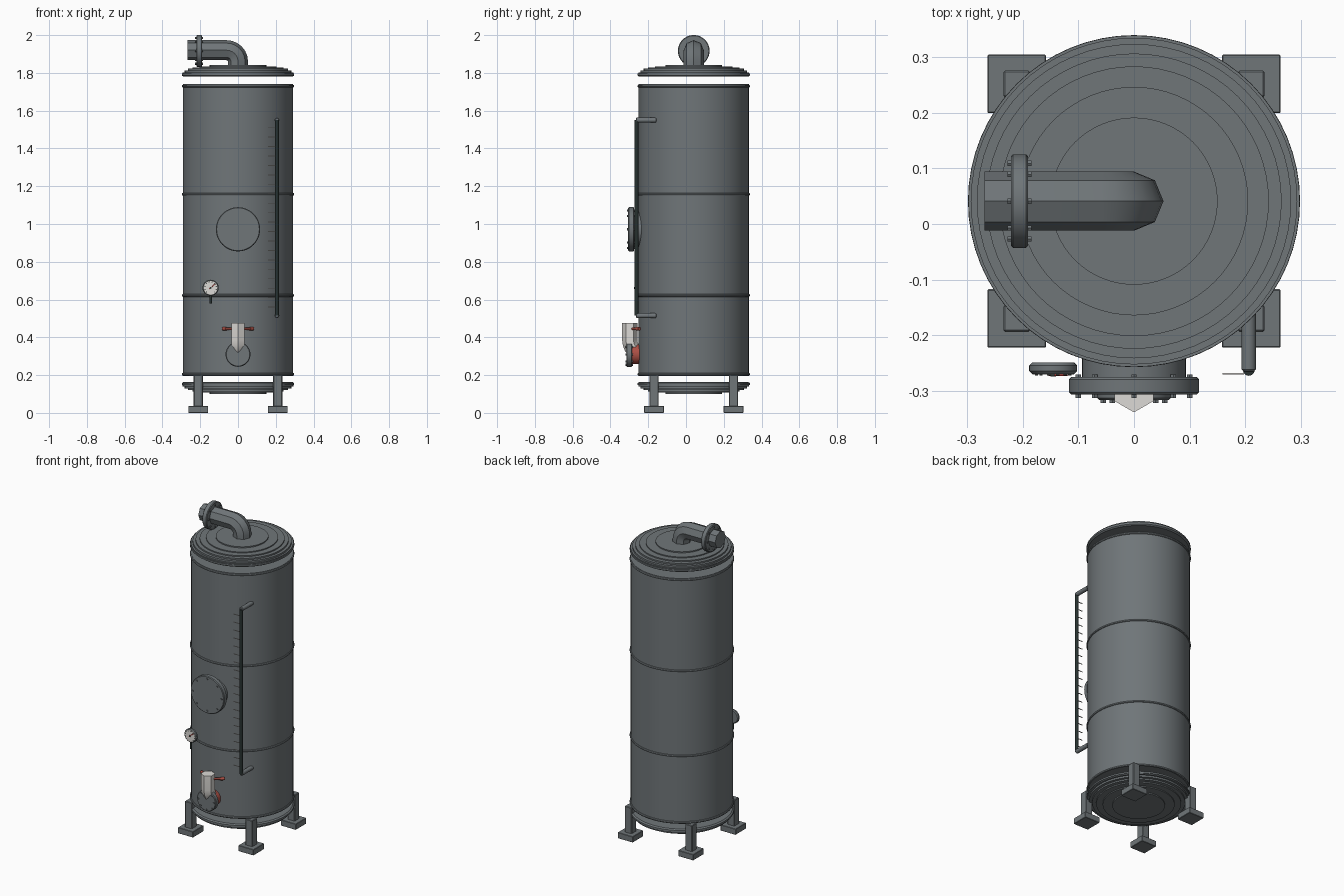
import bpy, bmesh, math
from mathutils import Vector, Matrix

if "Cube" in bpy.data.objects:
    bpy.data.objects.remove(bpy.data.objects["Cube"])

CY = 0.041  # tank axis in y


def mat(name, r, g, b):
    m = bpy.data.materials.new(name)
    m.diffuse_color = (r, g, b, 1)
    m.use_nodes = True
    m.node_tree.nodes["Principled BSDF"].inputs["Base Color"].default_value = m.diffuse_color
    return m


STEEL = mat("grey_steel", 0.16, 0.18, 0.19)
DARK = mat("dark_glass", 0.02, 0.03, 0.028)
WHITE = mat("off_white", 0.72, 0.7, 0.67)
RED = mat("valve_red", 0.42, 0.08, 0.06)
NEEDLE = mat("needle_red", 0.7, 0.04, 0.03)


def finish(bm, name, material, smooth=True):
    bmesh.ops.recalc_face_normals(bm, faces=bm.faces)
    me = bpy.data.meshes.new(name)
    bm.to_mesh(me)
    bm.free()
    ob = bpy.data.objects.new(name, me)
    bpy.context.collection.objects.link(ob)
    me.materials.append(material)
    if smooth:
        bpy.ops.object.select_all(action='DESELECT')
        ob.select_set(True)
        bpy.context.view_layer.objects.active = ob
        bpy.ops.object.shade_smooth_by_angle(angle=math.radians(35))
    return ob


def add_rod(bm, a, b, r, n):
    a, b = Vector(a), Vector(b)
    d = b - a
    M = Matrix.Translation((a + b) / 2) @ d.to_track_quat('Z', 'Y').to_matrix().to_4x4()
    bmesh.ops.create_cone(bm, cap_ends=True, segments=n, radius1=r, radius2=r,
                          depth=d.length, matrix=M)


def rods(name, material, items, n=32):
    bm = bmesh.new()
    for a, b, r in items:
        add_rod(bm, a, b, r, n)
    return finish(bm, name, material)


def box(name, material, centre, size, bevel=0.0):
    bm = bmesh.new()
    bmesh.ops.create_cube(bm, size=1, matrix=Matrix.Translation(centre) @ Matrix.Diagonal((*size, 1)))
    if bevel:
        bmesh.ops.bevel(bm, geom=bm.edges[:], offset=bevel, segments=1, affect='EDGES')
    return finish(bm, name, material, False)


def lathe(name, material, profile, origin, axis='Z', n=64):
    """Spin (radius, height) points round an axis; axis 'Y' faces the front, 'X' the left."""
    bm = bmesh.new()
    vs = [bm.verts.new((r, 0, h)) for r, h in profile]
    es = [bm.edges.new(p) for p in zip(vs, vs[1:])]
    bmesh.ops.spin(bm, geom=vs + es, cent=(0, 0, 0), axis=(0, 0, 1), angle=math.tau, steps=n)
    bmesh.ops.remove_doubles(bm, verts=bm.verts, dist=1e-5)
    rot = {'Z': Matrix(), 'Y': Matrix.Rotation(math.pi / 2, 4, 'X'),
           'X': Matrix.Rotation(-math.pi / 2, 4, 'Y')}[axis]
    bm.transform(Matrix.Translation(origin) @ rot)
    return finish(bm, name, material)


def tube(name, material, path, side, r, n):
    """Sweep an n-sided section along a planar path; side is the plane normal."""
    bm, rings = bmesh.new(), []
    pts, side = [Vector(p) for p in path], Vector(side)
    for i, p in enumerate(pts):
        t = (pts[min(i + 1, len(pts) - 1)] - pts[max(i - 1, 0)]).normalized()
        u = t.cross(side)
        rings.append([bm.verts.new(p + r * (u * math.cos(k * math.tau / n) + side * math.sin(k * math.tau / n)))
                      for k in range(n)])
    for A, B in zip(rings, rings[1:]):
        for k in range(n):
            bm.faces.new((A[k], A[(k + 1) % n], B[(k + 1) % n], B[k]))
    bm.faces.new(rings[0])
    bm.faces.new(rings[-1])
    ob = finish(bm, name, material)
    for f in ob.data.polygons:
        f.use_smooth = len(f.vertices) == 4
    return ob


def disc(r, h0, h1, c=0.004):
    return [(0, h0), (r - c, h0), (r, h0 + c), (r, h1 - c), (r - c, h1), (0, h1)]


# Tank shell
lathe("tank_shell", STEEL, [(0, .2), (.292, .2), (.292, 1.74), (0, 1.74)], (0, CY, 0))

# Seam bands round the shell
for i, z in enumerate((.204, .622, 1.157, 1.73)):
    band = [(.29 + .008 * math.cos(a * math.tau / 8), .008 * math.sin(a * math.tau / 8)) for a in range(9)]
    lathe(f"seam_band_{i}", STEEL, band, (0, CY, z))

# Stepped end heads, mirrored top and bottom
steps = [(.293, .022), (.282, .033), (.265, .042), (.242, .049), (.205, .055), (.15, .062)]
head = [(0, 0), (.289, 0), (.2975, .006), (.2975, .016)]
z = .016
for r, h in steps:
    head += [(r, z), (r, h)]
    z = h
head.append((0, z))
lathe("top_head", STEEL, head, (0, CY, 1.78))
lathe("bottom_head", STEEL, [(r, -h) for r, h in head], (0, CY, .163))

# Four legs with foot plates
for sx in (-1, 1):
    for sy in (-1, 1):
        tag = ("left" if sx < 0 else "right") + ("_front" if sy < 0 else "_back")
        x, y = sx * .2105, CY + sy * .2105
        box(f"leg_{tag}", STEEL, (x, y, .117), (.048, .048, .166), .003)
        box(f"foot_plate_{tag}", STEEL, (x, y, .0185), (.105, .105, .037), .002)

# Outlet elbow on top
R = .06
bend = [(-R + R * math.cos(a), CY, 1.92 - R + R * math.sin(a))
        for a in [i * math.pi / 12 for i in range(7)]]
tube("outlet_pipe", STEEL, [(0, CY, 1.82)] + bend + [(-.268, CY, 1.92)], (0, 1, 0), .053, 8)
lathe("outlet_flange", STEEL, disc(.084, 0, .031), (-.19, CY, 1.9165), 'X', 32)


def bolt_ring(name, count, r, at):
    """Bolts round a circle; at maps the circle offsets to a rod's two ends."""
    return rods(name, STEEL, [(*at(r * math.cos(k * math.tau / count), r * math.sin(k * math.tau / count)), .0055)
                              for k in range(count)], 6)


bolt_ring("outlet_bolts", 8, .068,
          lambda u, v: ((-.184, CY + u, 1.9165 + v), (-.227, CY + u, 1.9165 + v)))

# Manhole on the front
rods("manhole_neck", STEEL, [((0, -.2, .972), (0, -.277, .972), .093)], 48)
lathe("manhole_cover", STEEL, disc(.117, 0, .031), (0, -.275, .972), 'Y', 48)
bolt_ring("manhole_bolts", 8, .1, lambda u, v: ((u, -.27, .972 + v), (u, -.312, .972 + v)))

# Drain valve: red body, flange, white elbow and handle
VZ = .31
rods("valve_body", RED, [((0, -.22, VZ), (0, -.287, VZ), .052)])
lathe("valve_flange", STEEL, disc(.066, 0, .031), (0, -.285, VZ), 'Y', 32)
bolt_ring("valve_bolts", 8, .055, lambda u, v: ((u, -.28, VZ + v), (u, -.321, VZ + v)))
R = .075
bend = [(0, -.298 + R - R * math.sin(a), VZ + R - R * math.cos(a))
        for a in [i * math.pi / 12 for i in range(7)]]
tube("drain_elbow", WHITE, bend + [(0, -.298, .475)], (1, 0, 0), .04, 6)
rods("valve_handle", RED, [((s * .02, -.292, .445), (s * .065, -.26, .445), .006) for s in (-1, 1)]
     + [((s * .062, -.262, .445), (s * .08, -.247, .445), .009) for s in (-1, 1)], 12)

# Level gauge: two arms, sight tube and scale marks
for tag, z in (("lower", .515), ("upper", 1.55)):
    lathe(f"gauge_arm_{tag}", STEEL, disc(.013, 0, .11, .004), (.206, -.155, z), 'Y', 16)
rods("sight_tube", DARK, [((.206, -.262, .515), (.206, -.262, 1.55), .0105)], 16)
for i in range(20):
    box(f"scale_mark_{i}", WHITE, (.178, -.269, .56 + i * .05), (.038, .003, .004))

# Pressure dial with white face, marks, needle and stem
DX, DZ = -.145, .662
lathe("dial_case", STEEL, disc(.043, 0, .02, .005), (DX, -.249, DZ), 'Y', 32)
rods("dial_face", WHITE, [((DX, -.266, DZ), (DX, -.2705, DZ), .037)])
rods("dial_stem", DARK, [((DX, -.26, .58), (DX, -.26, .622), .007)], 12)
rods("dial_marks", DARK, [((DX + .031 * math.cos(a), -.27, DZ + .031 * math.sin(a)),
                           (DX + .031 * math.cos(a), -.2715, DZ + .031 * math.sin(a)), .003)
                          for a in [math.radians(-45 + 30 * k) for k in range(10)]], 8)
rods("dial_needle", NEEDLE, [((DX - .008, -.2715, DZ - .006), (DX + .025, -.2715, DZ + .021), .0018)], 6)
rods("dial_hub", DARK, [((DX, -.27, DZ), (DX, -.274, DZ), .005)], 12)
